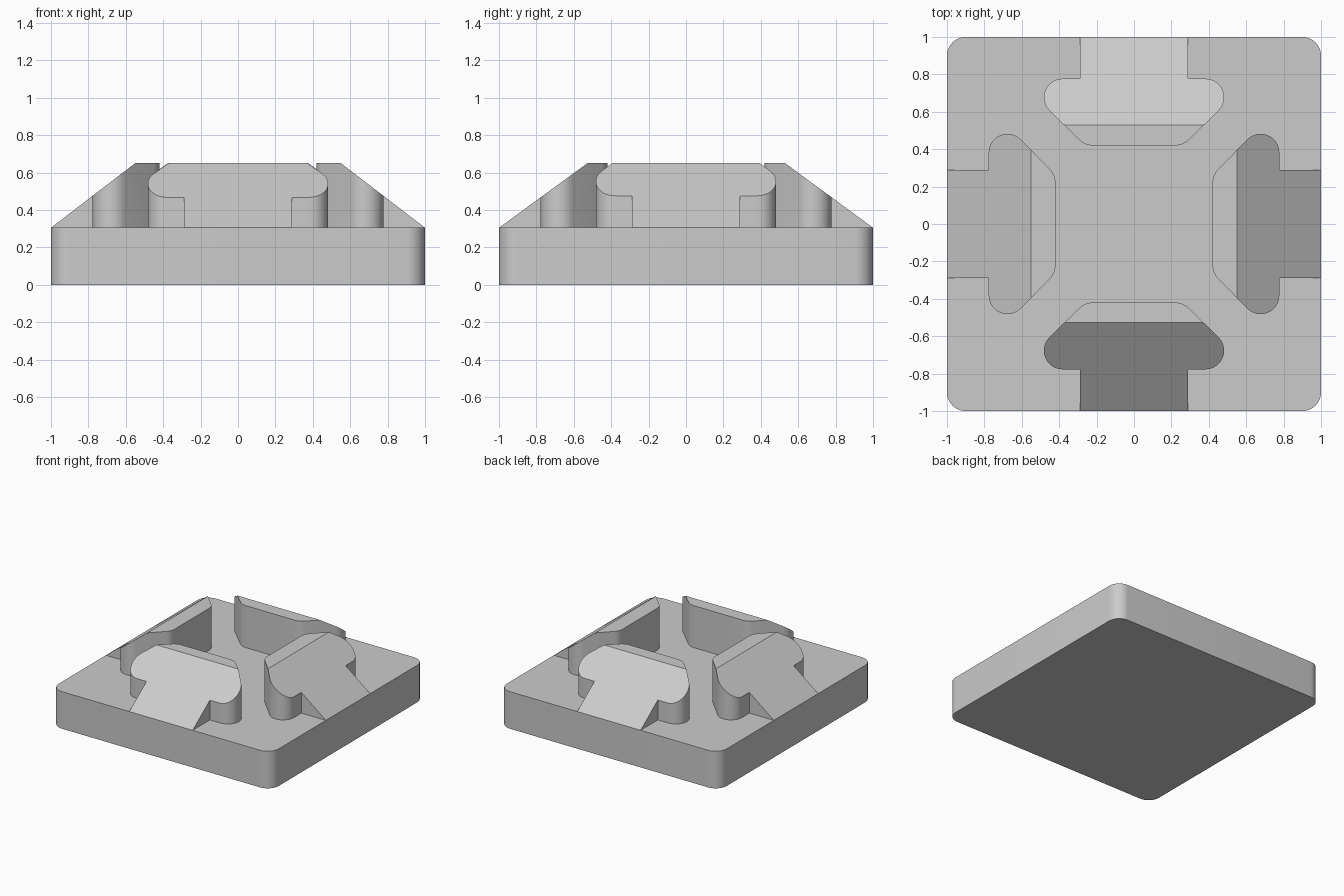
import bpy, bmesh, math
from mathutils import Vector, Matrix

if "Cube" in bpy.data.objects:
    bpy.data.objects.remove(bpy.data.objects["Cube"], do_unlink=True)

BASE_H, TOP_H = 0.305, 0.65

grey = bpy.data.materials.new("plain_grey")
grey.use_nodes = True
colour = (0.6, 0.6, 0.6, 1)
grey.diffuse_color = colour
grey.node_tree.nodes["Principled BSDF"].inputs["Base Color"].default_value = colour


def arc(cx, cy, r, a0, a1, n=10):
    """Points on an arc, angles in degrees."""
    angles = [math.radians(a0 + (a1 - a0) * i / n) for i in range(n + 1)]
    return [(cx + r * math.cos(a), cy + r * math.sin(a)) for a in angles]


def prism(outline, z0, z1):
    bm = bmesh.new()
    face = bm.faces.new([bm.verts.new((x, y, z0)) for x, y in outline])
    top = bmesh.ops.extrude_face_region(bm, geom=[face], use_keep_orig=True)["geom"]
    verts = [v for v in top if isinstance(v, bmesh.types.BMVert)]
    bmesh.ops.translate(bm, verts=verts, vec=(0, 0, z1 - z0))
    bmesh.ops.recalc_face_normals(bm, faces=bm.faces)
    return bm


def finish(bm, name):
    mesh = bpy.data.meshes.new(name)
    bm.to_mesh(mesh)
    bm.free()
    obj = bpy.data.objects.new(name, mesh)
    bpy.context.collection.objects.link(obj)
    mesh.materials.append(grey)
    bpy.ops.object.select_all(action='DESELECT')
    obj.select_set(True)
    bpy.context.view_layer.objects.active = obj
    bpy.ops.object.shade_smooth_by_angle(angle=math.radians(30))


# Base slab with rounded corners
slab = []
for i, (sx, sy) in enumerate([(1, 1), (-1, 1), (-1, -1), (1, -1)]):
    slab += arc(0.9 * sx, 0.9 * sy, 0.1, 90 * i, 90 * i + 90)
finish(prism(slab, 0, BASE_H), "base_slab")

# T-shaped outline: stem at the rim, rounded flange, tapered inner end (pointing to -y)
half = [(0.288, -1), (0.288, -0.777)]
half += arc(0.382, -0.677, 0.1, -90, 45, 14)
half += arc(0.222, -0.52, 0.1, 45, 90, 6)
outline = half + [(-x, y) for x, y in reversed(half)]


# Clamp block with a slope falling from its crest to the rim
def block(name, crest, angle):
    bm = prism(outline, BASE_H, TOP_H)
    normal = Vector((0, -(TOP_H - BASE_H), 1 - crest))
    bmesh.ops.bisect_plane(bm, geom=bm.verts[:] + bm.edges[:] + bm.faces[:], dist=1e-5,
                           plane_co=(0, -1, BASE_H), plane_no=normal, clear_outer=True)
    bmesh.ops.holes_fill(bm, edges=bm.edges[:], sides=0)
    bmesh.ops.recalc_face_normals(bm, faces=bm.faces)
    # The underside sits on the slab, so it is left open
    under = [f for f in bm.faces if f.normal.z < -0.9]
    bmesh.ops.delete(bm, geom=under, context='FACES')
    bm.transform(Matrix.Rotation(math.radians(angle), 4, 'Z'))
    finish(bm, name)


for name, crest, angle in [("front_block", 0.527, 0), ("left_block", 0.55, 90),
                           ("back_block", 0.53, 180), ("right_block", 0.55, 270)]:
    block(name, crest, angle)
